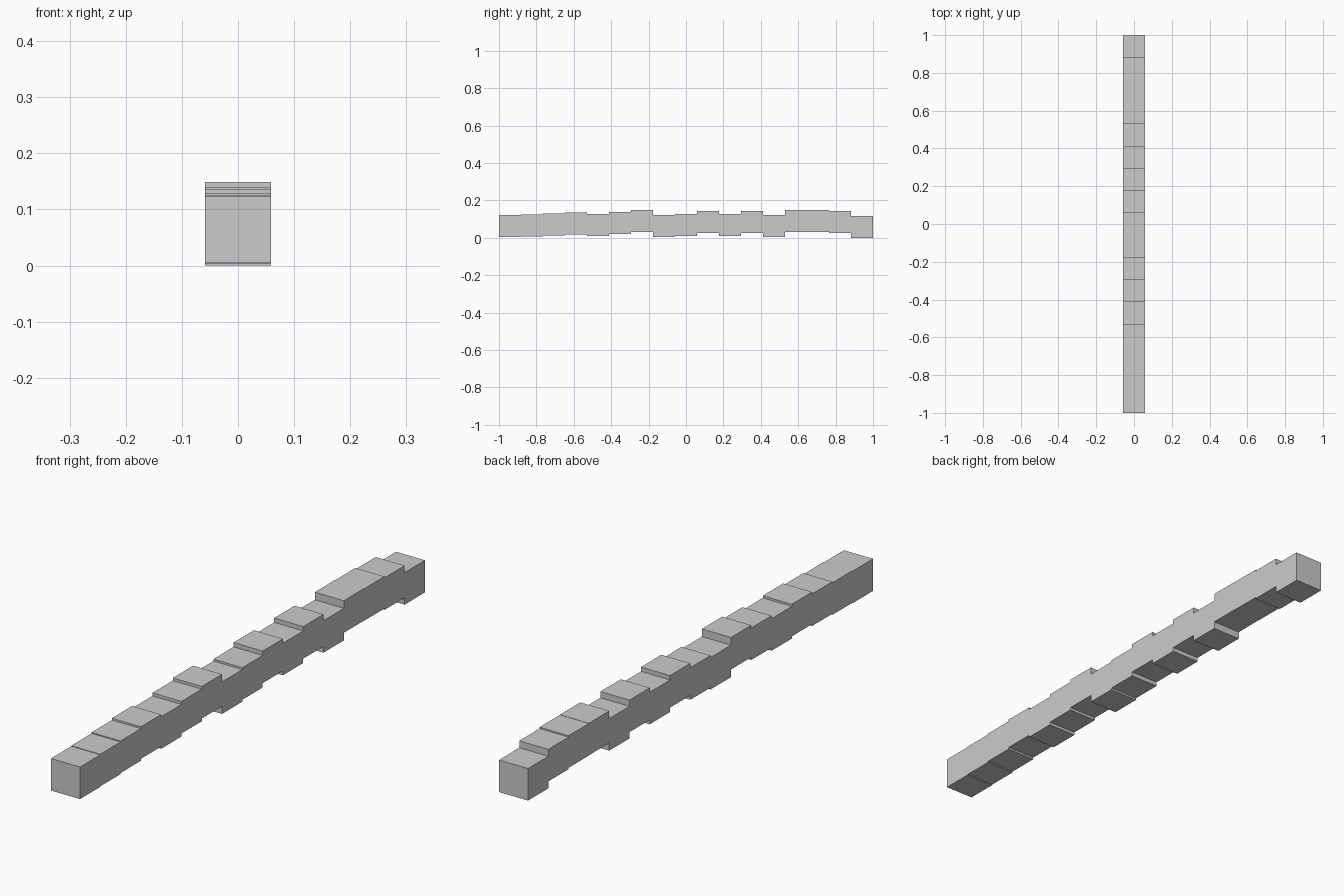
import bpy
import bmesh

cube = bpy.data.objects.get("Cube")
if cube:
    bpy.data.objects.remove(cube, do_unlink=True)

# Plain grey material
grey = bpy.data.materials.new("plain_grey")
grey.use_nodes = True
colour = (0.6, 0.6, 0.6, 1)
grey.diffuse_color = colour
grey.node_tree.nodes["Principled BSDF"].inputs["Base Color"].default_value = colour

# Top height of each cubic segment, from front to back
TOPS = [.123, .125, .129, .136, .128, .139, .149, .121, .128,
        .144, .128, .144, .121, .149, .148, .143, .1176]
SIZE = 2 / len(TOPS)

# Stepped outline: along the top, then back along the underside
upper, lower = [], []
for i, top in enumerate(TOPS):
    for y in (-1 + i * SIZE, -1 + (i + 1) * SIZE):
        upper.append((y, top))
        lower.append((y, top - SIZE))

# Beam: quads across the outline, with one side cap per segment
bm = bmesh.new()


def rail(points, x):
    return [bm.verts.new((x, y, z)) for y, z in points]


half = SIZE / 2
top_r, top_l = rail(upper, -half), rail(upper, half)
low_r, low_l = rail(lower, -half), rail(lower, half)

for a in range(len(upper) - 1):
    b = a + 1
    bm.faces.new((top_r[a], top_l[a], top_l[b], top_r[b]))
    bm.faces.new((low_r[a], low_r[b], low_l[b], low_l[a]))
    if a % 2 == 0:
        bm.faces.new((low_r[a], top_r[a], top_r[b], low_r[b]))
        bm.faces.new((low_l[a], low_l[b], top_l[b], top_l[a]))

# Square end faces
bm.faces.new((low_r[0], low_l[0], top_l[0], top_r[0]))
bm.faces.new((low_r[-1], top_r[-1], top_l[-1], low_l[-1]))

mesh = bpy.data.meshes.new("stepped_beam")
bm.to_mesh(mesh)
bm.free()
mesh.materials.append(grey)
beam = bpy.data.objects.new("stepped_beam", mesh)
bpy.context.collection.objects.link(beam)
